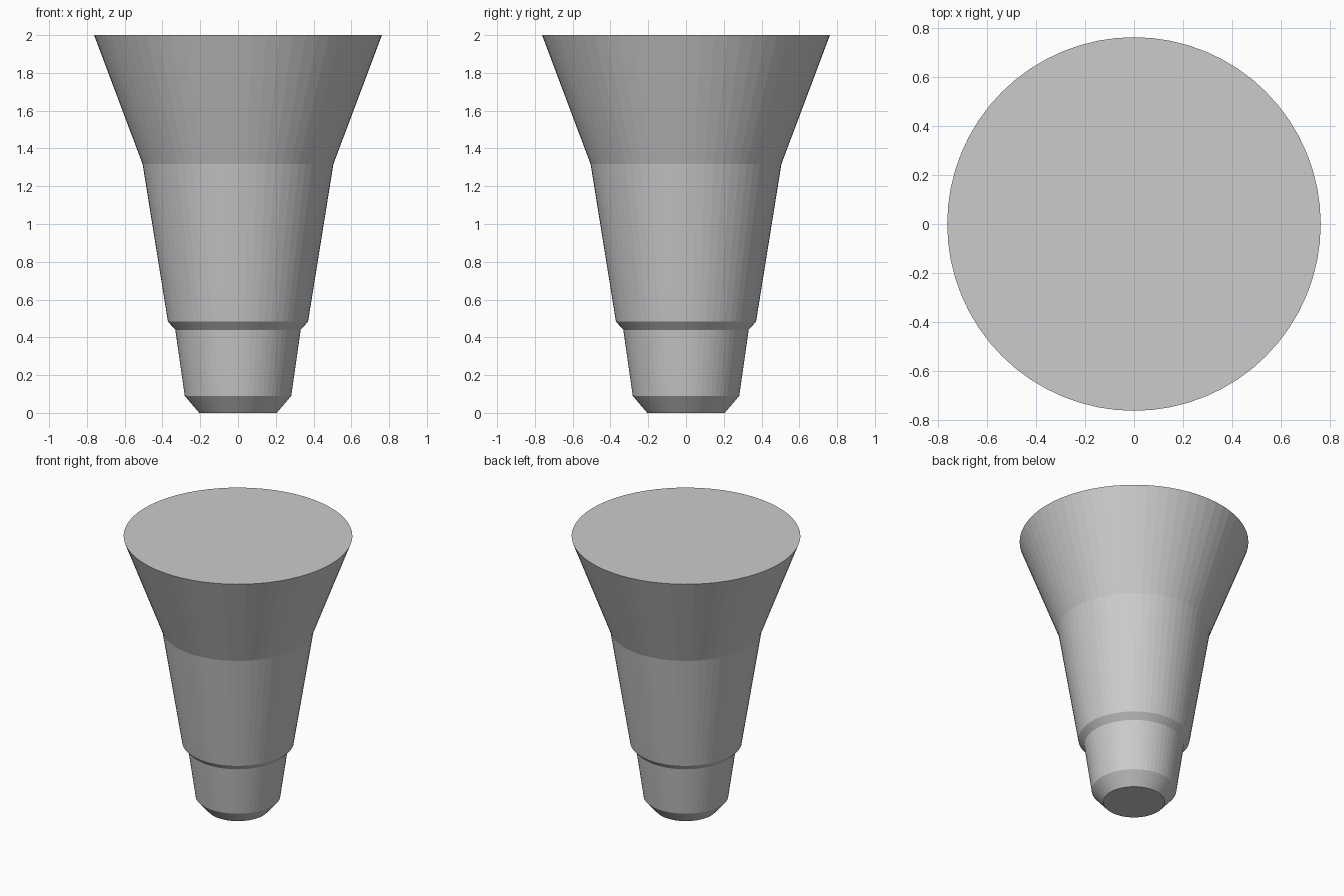
import bpy, bmesh
from math import cos, sin, tau

if "Cube" in bpy.data.objects:
    bpy.data.objects.remove(bpy.data.objects["Cube"])

SIDES = 64

# Profile from foot to rim: (radius, height)
PROFILE = [(0.205, 0.0), (0.282, 0.09), (0.332, 0.44),
           (0.371, 0.483), (0.505, 1.317), (0.762, 2.0)]


def turned_part(name, profile):
    bm = bmesh.new()
    rings = [[bm.verts.new((r * cos(tau * i / SIDES), r * sin(tau * i / SIDES), z))
              for i in range(SIDES)] for r, z in profile]
    # Tapered side bands
    for low, high in zip(rings, rings[1:]):
        for i in range(SIDES):
            j = (i + 1) % SIDES
            bm.faces.new((low[i], low[j], high[j], high[i]))
    # Flat end caps
    bm.faces.new(rings[0][::-1])
    bm.faces.new(rings[-1])
    mesh = bpy.data.meshes.new(name)
    bm.to_mesh(mesh)
    bm.free()
    obj = bpy.data.objects.new(name, mesh)
    bpy.context.collection.objects.link(obj)
    return obj


# Flared plug with chamfered foot, stepped collar and wide rim
turned_part("flared_plug", PROFILE)
